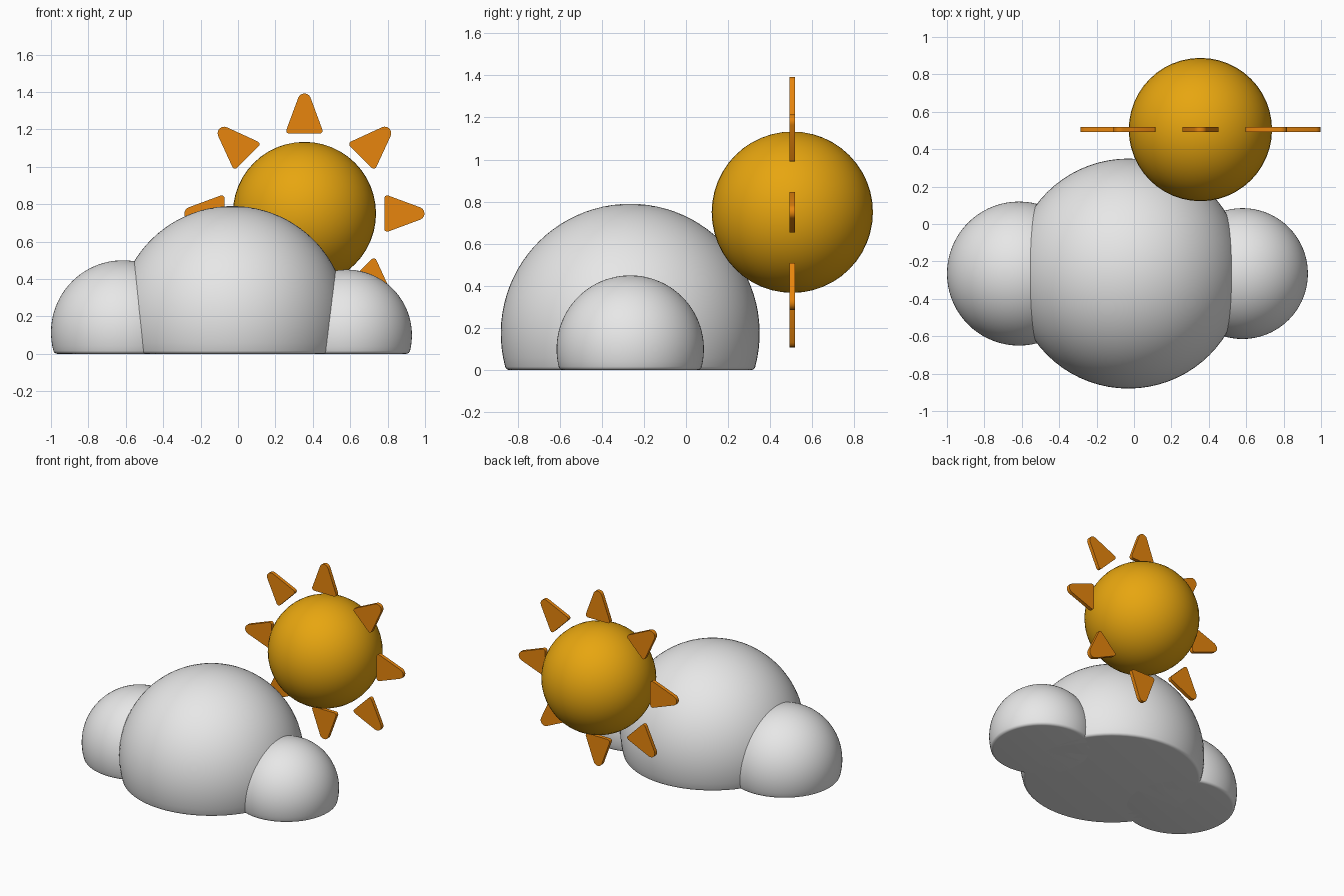
import bpy, bmesh, math
from mathutils import Vector, Matrix

if "Cube" in bpy.data.objects:
    bpy.data.objects.remove(bpy.data.objects["Cube"])


def material(name, rgb):
    m = bpy.data.materials.new(name)
    m.diffuse_color = (*rgb, 1.0)
    m.use_nodes = True
    m.node_tree.nodes["Principled BSDF"].inputs["Base Color"].default_value = m.diffuse_color
    return m


WHITE = material("cloud white", (0.8, 0.8, 0.8))
YELLOW = material("sun yellow", (0.8, 0.38, 0.005))
ORANGE = material("ray orange", (0.8, 0.235, 0.004))


def finish(bm, name, mat, loc, angle):
    bmesh.ops.recalc_face_normals(bm, faces=bm.faces[:])
    me = bpy.data.meshes.new(name)
    bm.to_mesh(me)
    bm.free()
    me.materials.append(mat)
    ob = bpy.data.objects.new(name, me)
    ob.location = loc
    bpy.context.collection.objects.link(ob)
    bpy.ops.object.select_all(action='DESELECT')
    ob.select_set(True)
    bpy.context.view_layer.objects.active = ob
    bpy.ops.object.shade_smooth_by_angle(angle=math.radians(angle))
    return ob


def puff(name, x, y, zc, r, fillet=0.022, segs=72):
    """Ball cut flat at z = 0, with a softly rounded bottom rim."""
    fx = math.sqrt((r - fillet) ** 2 - (zc - fillet) ** 2)
    a_end = math.atan2(fillet - zc, fx)
    prof = []
    n = 26
    for i in range(n + 1):
        a = math.pi / 2 + (a_end - math.pi / 2) * i / n
        prof.append((r * math.cos(a), zc + r * math.sin(a)))
    for i in range(1, 6):
        a = a_end + (-math.pi / 2 - a_end) * i / 5
        prof.append((fx + fillet * math.cos(a), fillet + fillet * math.sin(a)))
    prof[0] = (0, zc + r)
    prof.append((0, 0))
    bm = bmesh.new()
    vs = [bm.verts.new((px, 0, pz)) for px, pz in prof]
    es = [bm.edges.new(p) for p in zip(vs, vs[1:])]
    bmesh.ops.spin(bm, geom=vs + es, cent=(0, 0, 0), axis=(0, 0, 1),
                   angle=2 * math.pi, steps=segs, use_merge=True)
    bmesh.ops.remove_doubles(bm, verts=bm.verts[:], dist=1e-5)
    return finish(bm, name, WHITE, (x, y, 0), 40)


def rounded(points, radii, steps=6):
    """Round the corners of a counter-clockwise polygon."""
    out = []
    for i, (p, r) in enumerate(zip(points, radii)):
        d1 = (points[i - 1] - p).normalized()
        d2 = (points[(i + 1) % len(points)] - p).normalized()
        half = d1.angle(d2) / 2
        c = p + (d1 + d2).normalized() * (r / math.sin(half))
        t = p + d1 * (r / math.tan(half)) - c
        sweep = math.pi - 2 * half
        for k in range(steps + 1):
            a = sweep * k / steps
            out.append(c + Vector((t.x * math.cos(a) - t.y * math.sin(a),
                                   t.x * math.sin(a) + t.y * math.cos(a))))
    return out


# Cloud: one large puff and two side puffs
puff("cloud_middle", -0.03, -0.265, 0.175, 0.615)
puff("cloud_left", -0.615, -0.265, 0.115, 0.385)
puff("cloud_right", 0.58, -0.265, 0.10, 0.35)

# Sun ball
SUN = Vector((0.355, 0.505, 0.75))
bm = bmesh.new()
bmesh.ops.create_uvsphere(bm, u_segments=48, v_segments=24, radius=0.383)
finish(bm, "sun_ball", YELLOW, SUN, 40)

# Sun rays: eight thin rounded triangles around the ball
outline = rounded([Vector((-0.104, 0.427)), Vector((0.104, 0.427)), Vector((0, 0.708))],
                  [0.016, 0.016, 0.035])
THICK = 0.026
for i in range(8):
    bm = bmesh.new()
    face = bm.faces.new([bm.verts.new((p.x, -THICK / 2, p.y)) for p in outline])
    ext = bmesh.ops.extrude_face_region(bm, geom=[face], use_keep_orig=True)
    moved = [g for g in ext["geom"] if isinstance(g, bmesh.types.BMVert)]
    bmesh.ops.translate(bm, verts=moved, vec=(0, THICK, 0))
    bmesh.ops.rotate(bm, verts=bm.verts[:], cent=(0, 0, 0),
                     matrix=Matrix.Rotation(i * math.pi / 4, 3, 'Y'))
    finish(bm, f"sun_ray_{i + 1}", ORANGE, SUN, 40)
